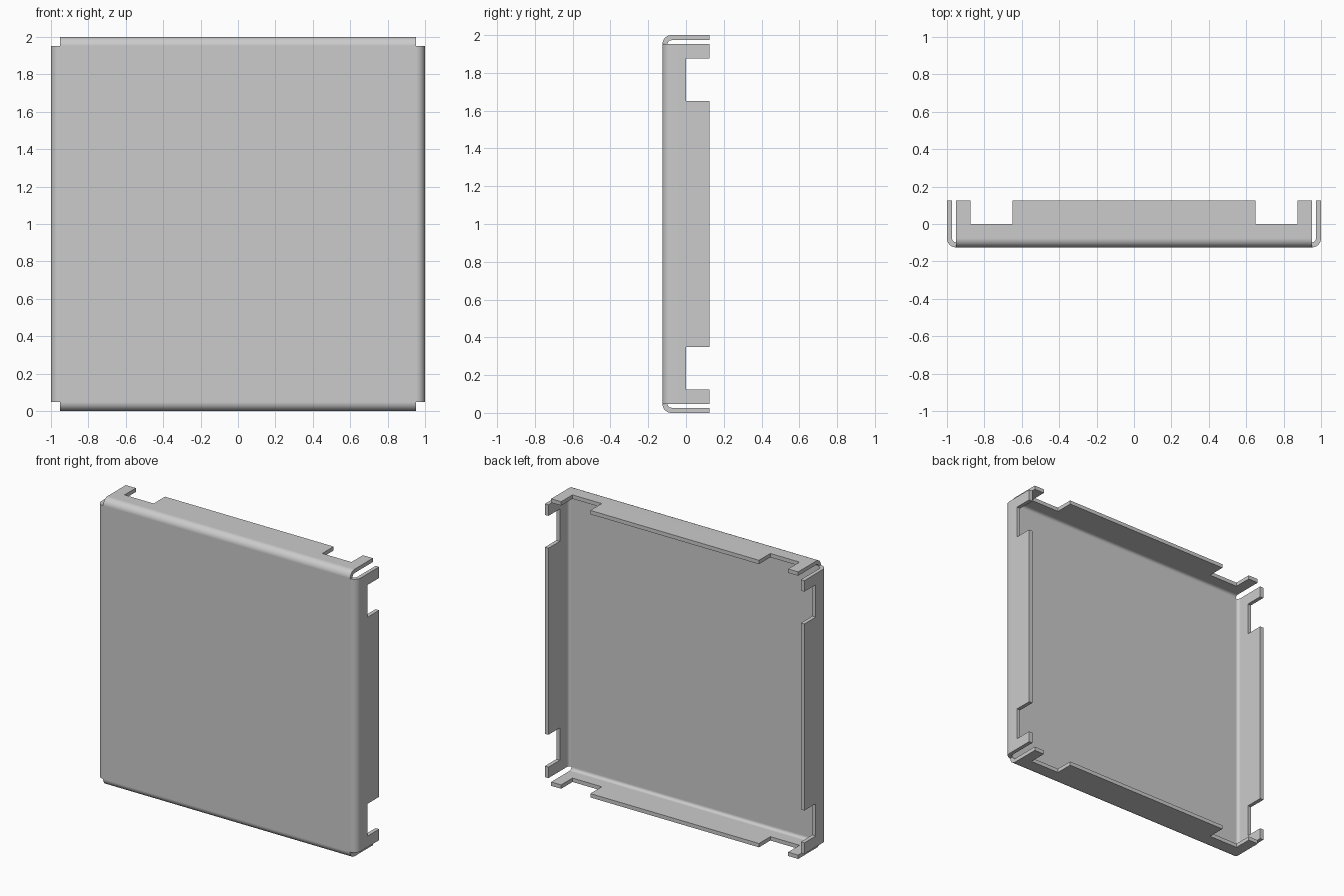
import bpy, bmesh, math
from mathutils import Matrix, Vector

if "Cube" in bpy.data.objects:
    bpy.data.objects.remove(bpy.data.objects["Cube"])

R, T, D = 0.048, 0.027, 0.125      # outer bend radius, sheet thickness, half depth
E = 1 - R                          # where the flat face ends
STATIONS = [-E, -0.875, -0.65, 0.65, 0.875, E]
NOTCHED = (1, 3)                   # columns cut back at the rim
SEG = 8

# Outer flange profile (y, z): bend, notch floor, rim
profile = [(-D + R - R * math.cos(a), E + R * math.sin(a))
           for a in (math.pi / 2 * i / SEG for i in range(SEG + 1))]
profile += [(0, 1), (D, 1)]

bm = bmesh.new()
border = []
# Four bent flanges with rim notches
for k in range(4):
    rot = Matrix.Rotation(k * math.pi / 2, 4, 'Y')
    rows = [[bm.verts.new(rot @ Vector((x, y, z))) for x in STATIONS] for y, z in profile]
    border += rows[0]
    for j in range(len(rows) - 1):
        for i in range(len(STATIONS) - 1):
            if j == len(rows) - 2 and i in NOTCHED:
                continue
            bm.faces.new((rows[j][i], rows[j][i + 1], rows[j + 1][i + 1], rows[j + 1][i]))
# Flat front face joined to the flanges
front = bm.faces.new(border)
bmesh.ops.remove_doubles(bm, verts=bm.verts, dist=1e-4)
loose = [v for v in bm.verts if not v.link_faces]
bmesh.ops.delete(bm, geom=loose, context='VERTS')
bmesh.ops.recalc_face_normals(bm, faces=bm.faces)
plate = max(bm.faces, key=lambda f: f.calc_area())
if plate.normal.y > 0:
    bmesh.ops.reverse_faces(bm, faces=bm.faces)
bmesh.ops.translate(bm, verts=bm.verts, vec=(0, 0, 1))

mesh = bpy.data.meshes.new("folded_panel")
bm.to_mesh(mesh)
bm.free()
obj = bpy.data.objects.new("folded_panel", mesh)
bpy.context.collection.objects.link(obj)
bpy.context.view_layer.objects.active = obj
obj.select_set(True)

# Sheet thickness, going inwards
solid = obj.modifiers.new("sheet_thickness", 'SOLIDIFY')
solid.thickness = T
solid.offset = -1
solid.use_even_offset = True
bpy.ops.object.modifier_apply(modifier=solid.name)
bpy.ops.object.shade_smooth_by_angle(angle=math.radians(30))
weighted = obj.modifiers.new("clean_shading", 'WEIGHTED_NORMAL')
weighted.keep_sharp = True
